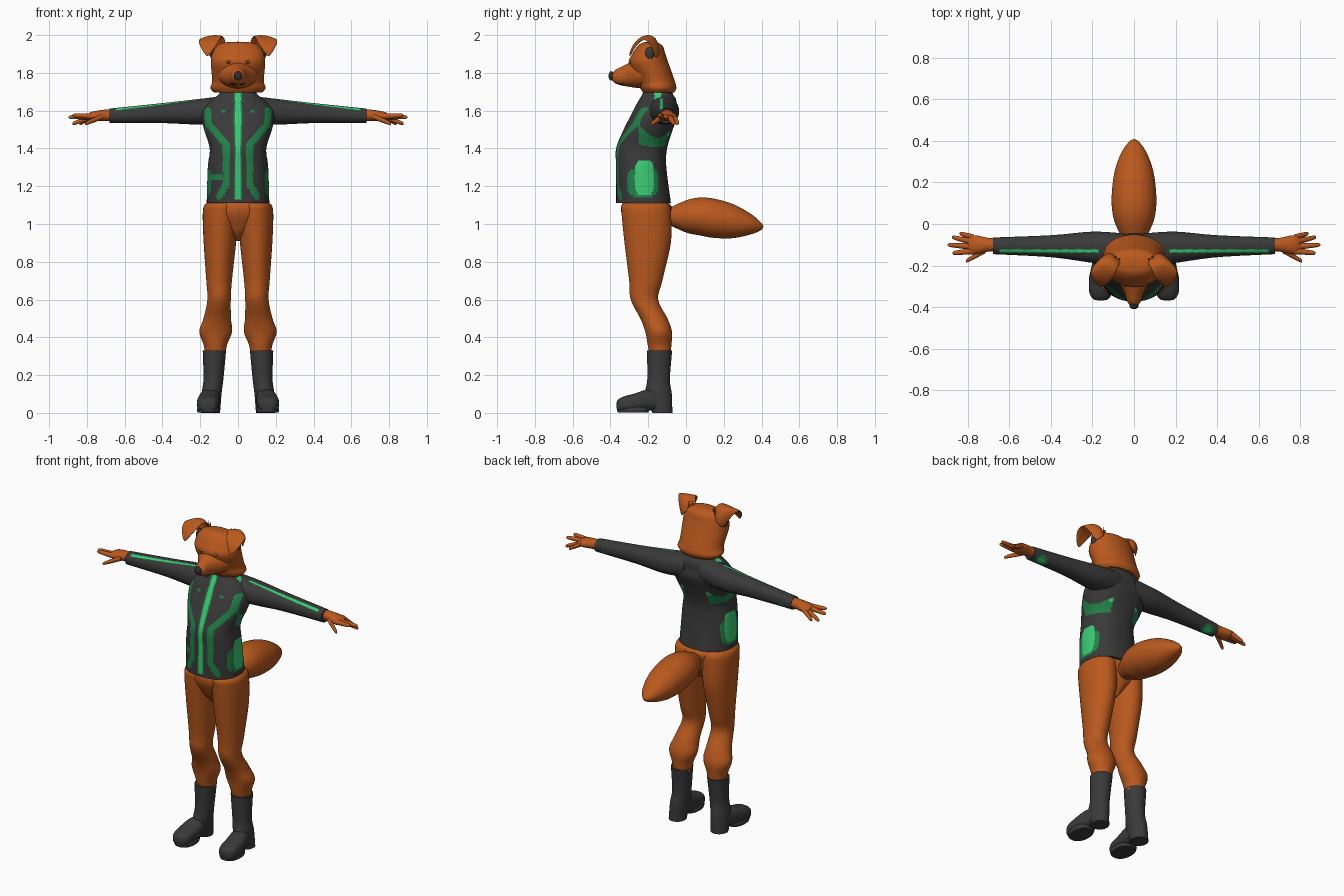
import bpy, bmesh, math
from mathutils import Vector, Matrix
from mathutils.geometry import intersect_point_line

if "Cube" in bpy.data.objects:
    bpy.data.objects.remove(bpy.data.objects["Cube"])


def material(name, *rgb):
    m = bpy.data.materials.new(name)
    m.use_nodes = True
    m.diffuse_color = (*rgb, 1)
    m.node_tree.nodes["Principled BSDF"].inputs["Base Color"].default_value = (*rgb, 1)
    return m


FUR = material("orange fur", .49, .1, .013)
GREY = material("charcoal cloth", .042, .042, .042)
GREEN = material("deep green trim", .016, .22, .065)
BRIGHT = material("bright green trim", .045, .6, .18)
BLACK = material("nose black", .025, .026, .03)
JACKET = [GREY, GREEN, BRIGHT]
CLOTH, DEEP, LIGHT = range(len(JACKET))


def finish(name, bm, mats, mirror=False):
    """Turn a bmesh into a smooth object, optionally mirrored to the other side."""
    bmesh.ops.recalc_face_normals(bm, faces=bm.faces[:])
    mesh = bpy.data.meshes.new(name)
    bm.to_mesh(mesh)
    bm.free()
    for m in mats:
        mesh.materials.append(m)
    ob = bpy.data.objects.new(name, mesh)
    bpy.context.collection.objects.link(ob)
    bpy.ops.object.select_all(action="DESELECT")
    ob.select_set(True)
    bpy.context.view_layer.objects.active = ob
    bpy.ops.object.shade_smooth_by_angle(angle=math.radians(50))
    if mirror:
        ob.modifiers.new("mirror", "MIRROR").use_mirror_merge = False
    return ob


def spline(rings, steps):
    """Catmull-Rom interpolation of ring parameters."""
    out = []
    for i in range(len(rings) - 1):
        before, start = rings[max(i - 1, 0)], rings[i]
        end, after = rings[i + 1], rings[min(i + 2, len(rings) - 1)]
        for s in range(steps):
            t = s / steps
            out.append([b + t / 2 * (c - a + t * (2 * a - 5 * b + 4 * c - d
                        + t * (3 * (b - c) + d - a)))
                        for a, b, c, d in zip(before, start, end, after)])
    return out + [rings[-1]]


def loft(name, axis, rings, mats, mirror=False, sides=40, steps=6, power=2, paint=None):
    """Skin ellipses along an axis: position, two centres, two radii.
    Rings with a single centre lie on the middle plane."""
    rings = [r if len(r) == 5 else (r[0], 0, *r[1:]) for r in rings]
    bm = bmesh.new()
    loops = []
    for t, a, b, ra, rb in spline(rings, steps):
        loop = []
        for k in range(sides):
            angle = math.tau * (k + .5) / sides
            c, s = math.cos(angle), math.sin(angle)
            u = a + max(ra, .001) * math.copysign(abs(c) ** (2 / power), c)
            v = b + max(rb, .001) * math.copysign(abs(s) ** (2 / power), s)
            loop.append(bm.verts.new({"X": (t, u, v), "Y": (u, t, v), "Z": (u, v, t)}[axis]))
        loops.append(loop)
    for low, high in zip(loops, loops[1:]):
        for k in range(sides):
            n = (k + 1) % sides
            bm.faces.new((low[k], low[n], high[n], high[k]))
    bm.faces.new(loops[0])
    bm.faces.new(loops[-1])
    if paint:
        bmesh.ops.recalc_face_normals(bm, faces=bm.faces[:])
        for face in bm.faces:
            face.material_index = paint(face.calc_center_median(), face.normal)
    return finish(name, bm, mats, mirror)


def ellipsoid(name, centre, radii, mat, mirror=False):
    bm = bmesh.new()
    bmesh.ops.create_uvsphere(bm, u_segments=20, v_segments=12, radius=1,
                              matrix=Matrix.Translation(centre) @ Matrix.Diagonal((*radii, 1)))
    return finish(name, bm, [mat], mirror)


# Jacket trim rules
STRIPE = [Vector((x, z, 0)) for x, z in
          ((.16, 1.6), (.157, 1.53), (.062, 1.42), (.062, 1.21), (.1, 1.15))]


def near_stripe(x, z, width):
    point = Vector((x, z, 0))
    for a, b in zip(STRIPE, STRIPE[1:]):
        t = intersect_point_line(point, a, b)[1]
        if (point - a.lerp(b, min(max(t, 0), 1))).length < width:
            return True
    return False


def inside(u, v, centre, radii, power):
    """Whether a point lies in a rounded patch."""
    return (abs((u - centre[0]) / radii[0]) ** power
            + abs((v - centre[1]) / radii[1]) ** power) < 1


def paint_jacket(c, normal):
    x, y, z = abs(c.x), c.y, c.z
    if normal.y < -.1 and z > 1.13:
        if x < .021:
            return LIGHT if x < .014 else DEEP
        dash = inside(x, z, (.078, 1.597), (.013, .006), 8)
        pocket = inside(c.x, z, (-.12, 1.25), (.035, .014), 8)
        if near_stripe(x, z, .018) or dash or pocket:
            return DEEP
    if x > .08:
        if inside(y, z, (-.22, 1.245), (.05, .092), 4):
            return LIGHT
        if inside(y, z, (-.228, 1.22), (.083, .075), 4):
            return DEEP
        bend = (y + .15) ** 2
        if -.25 < y < -.055 and 1.405 + 2 * bend < z < 1.46 + 7 * bend:
            return LIGHT if y > -.1 and z > 1.465 else DEEP
    if x > .05 and z > 1.66 and abs(y + .15) < .018:
        return LIGHT
    return CLOTH


def paint_sleeve(c, normal):
    across = abs(c.y + .13)
    if normal.z > 0 and .17 < c.x < .65 and across < .009:
        return LIGHT if across < .006 else DEEP
    cuff = (.612, -.09)
    if normal.z < 0 and inside(c.x, c.y, cuff, (.045, .027), 2):
        return LIGHT if inside(c.x, c.y, cuff, (.027, .016), 2) else DEEP
    return CLOTH


# Jacket body and sleeves
loft("jacket", "Z", [
    (1.112, -.225, .166, .145), (1.3, -.237, .16, .133), (1.4, -.235, .15, .135),
    (1.5, -.2, .18, .13), (1.57, -.17, .193, .125), (1.62, -.16, .175, .11),
    (1.66, -.15, .135, .097), (1.69, -.15, .1, .08), (1.73, -.145, .095, .07)],
    JACKET, sides=176, steps=14, power=2.3, paint=paint_jacket)
loft("sleeve", "X", [
    (.05, -.125, 1.61, .08, .07), (.2, -.112, 1.595, .075, .068), (.4, -.107, 1.587, .053, .053),
    (.68, -.105, 1.573, .04, .038)],
    JACKET, True, sides=128, steps=24, power=2.2, paint=paint_sleeve)

# Hands
loft("palm", "X", [
    (.66, -.1, 1.576, .033, .03), (.7, -.1, 1.576, .033, .03), (.77, -.1, 1.57, .046, .025),
    (.8, -.1, 1.57, .03, .01)], [FUR], True)
for name, start, spread, tip in (
        ("little_finger", .77, -.066, (.84, -.045, 1.53)),
        ("ring_finger", .77, -.088, (.877, -.063, 1.53)),
        ("middle_finger", .77, -.11, (.897, -.1, 1.565)),
        ("index_finger", .77, -.13, (.875, -.14, 1.576)),
        ("thumb", .715, -.125, (.81, -.18, 1.53))):
    root, end = Vector((start, spread, 1.57)), Vector(tip)
    loft(name, "X", [(*root.lerp(end, t), r, r) for t, r in
                     ((0, .016), (.5, .0135), (.9, .01), (1, .003))], [FUR], True, sides=12)

# Hips and legs
loft("hips", "Z", [
    (.91, -.2, .01, .05), (.95, -.2, .055, .09), (1, -.2, .13, .118),
    (1.05, -.21, .172, .13), (1.09, -.21, .175, .134), (1.12, -.215, .14, .115)], [FUR], sides=56)
loft("leg", "Z", [
    (.31, .12, -.137, .055, .055), (.36, .12, -.14, .062, .063), (.43, .118, -.145, .087, .071),
    (.5, .11, -.17, .073, .072), (.6, .1, -.22, .062, .073), (.7, .1, -.213, .068, .088),
    (.9, .096, -.203, .086, .123), (1.05, .093, -.21, .094, .131), (1.1, .09, -.215, .088, .126),
    (1.12, .085, -.215, .06, .09)], [FUR], True)

# Boots
loft("boot_shaft", "Z", [
    (0, .145, -.125, .05, .053), (.1, .14, -.145, .053, .07), (.18, .13, -.145, .053, .06),
    (.33, .125, -.14, .062, .067)], [GREY], True)
loft("boot_foot", "Y", [
    (-.13, .146, .062, .04, .05), (-.2, .15, .068, .054, .056), (-.27, .158, .053, .059, .05),
    (-.33, .16, .045, .055, .042), (-.36, .16, .04, .038, .03), (-.368, .16, .04, .015, .012)],
    [GREY], True, power=2.5)
loft("boot_sole", "Z", [
    (.001, .157, -.28, .057, .08), (.02, .157, -.28, .06, .086), (.055, .157, -.28, .045, .07)],
    [GREY], True, power=2.3)

# Tail
loft("tail", "Y", [
    (-.1, 1.04, .04, .04), (0, 1.04, .09, .085), (.07, 1.04, .106, .1), (.15, 1.03, .107, .104),
    (.25, 1.015, .094, .09), (.34, 1, .063, .056), (.395, .988, .025, .022), (.41, .986, 0, 0)],
    [FUR])

# Head and muzzle
loft("head", "Z", [
    (1.695, -.145, .126, .082), (1.72, -.147, .146, .096), (1.76, -.16, .137, .1),
    (1.85, -.197, .144, .105), (1.9, -.197, .138, .088), (1.94, -.19, .114, .068),
    (1.96, -.19, .075, .04), (1.965, -.19, 0, 0)], [FUR], sides=48)
loft("muzzle", "Y", [
    (-.2, 1.8, .125, .085), (-.26, 1.795, .095, .075), (-.31, 1.788, .058, .06),
    (-.34, 1.783, .043, .05), (-.375, 1.78, .032, .035), (-.4, 1.78, .01, .01)], [FUR])
ellipsoid("nose", (0, -.395, 1.784), (.022, .015, .025), BLACK)
ellipsoid("mouth", (0, -.338, 1.741), (.037, .022, .005), BLACK)
ellipsoid("eyelid", (.049, -.293, 1.858), (.014, .01, .009), FUR, True)
ellipsoid("eye", (.049, -.301, 1.857), (.007, .003, .003), BLACK, True)
ellipsoid("ear_opening", (.134, -.192, 1.903), (.015, .024, .034), GREY, True)

# Folded ears: a sheet from the base over the fold to the tip
EAR = [((.055, -.19, 1.94), (.115, -.125, 1.915), (.142, -.165, 1.86)),
       ((.07, -.195, 1.985), (.135, -.14, 1.985), (.175, -.18, 1.935)),
       ((.085, -.225, 2), (.15, -.185, 2.01), (.214, -.22, 1.99)),
       ((.1, -.27, 1.965), (.155, -.28, 1.955), (.208, -.27, 1.945)),
       ((.15, -.3, 1.895), (.16, -.3, 1.885), (.17, -.296, 1.89))]
bm = bmesh.new()
grid = [[bm.verts.new(p) for p in row] for row in EAR]
for low, high in zip(grid, grid[1:]):
    for k in range(2):
        bm.faces.new((low[k], low[k + 1], high[k + 1], high[k]))
ear = finish("ear", bm, [FUR], True)
solid = ear.modifiers.new("thickness", "SOLIDIFY")
solid.thickness, solid.offset = .012, 0
smooth = ear.modifiers.new("smoothing", "SUBSURF")
smooth.levels = smooth.render_levels = 3

# Hair tufts at the ear bases
for name, x, y in (("inner_ear_tuft", .072, -.17), ("outer_ear_tuft", .09, -.16)):
    loft(name, "Z", [(1.94, x, y, .008, .008), (1.985, x, y, 0, 0)], [FUR], True, sides=8)
